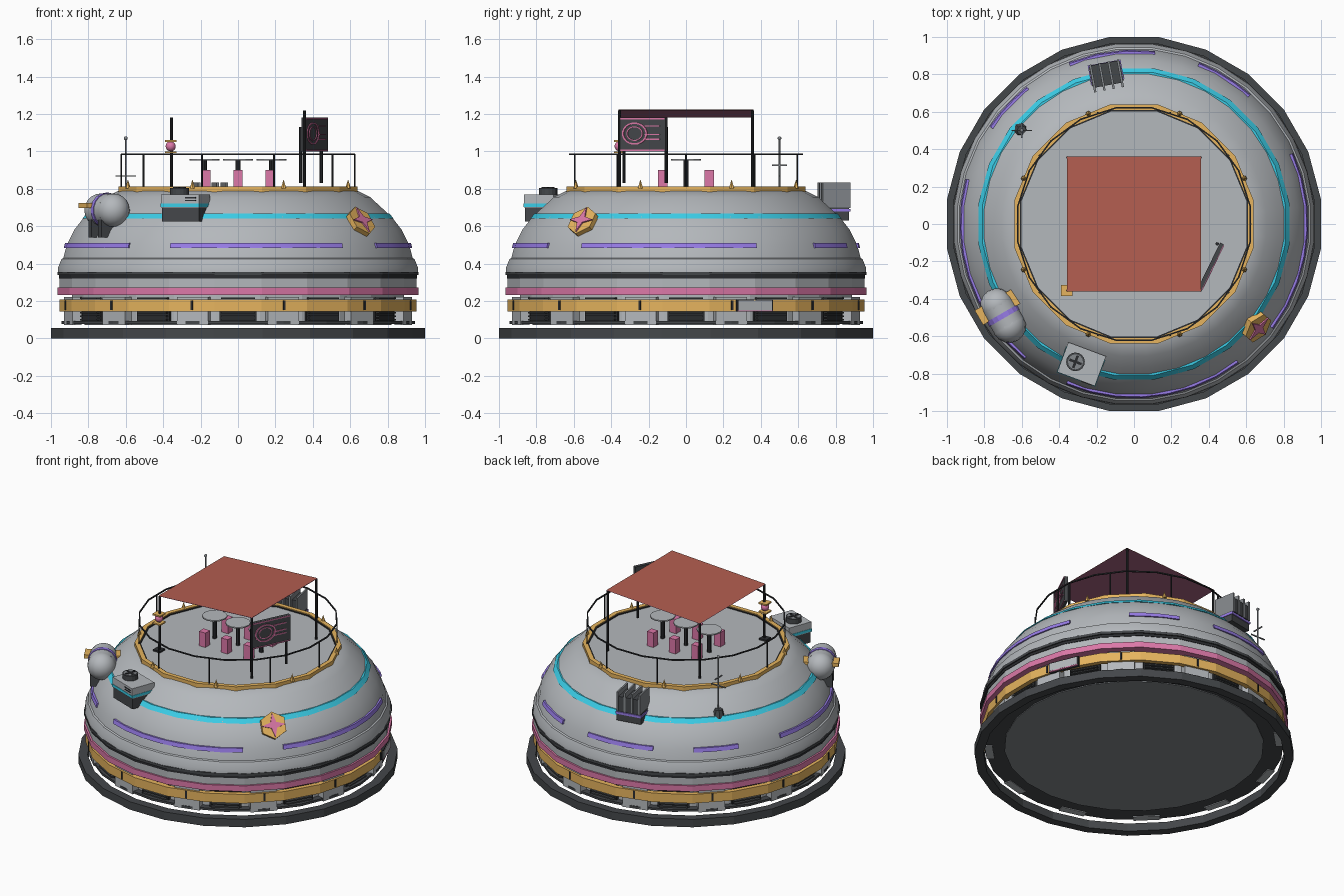
import bpy, bmesh
from math import radians, cos, sin, pi, atan2
from mathutils import Matrix

if "Cube" in bpy.data.objects:
    bpy.data.objects.remove(bpy.data.objects["Cube"])


def material(name, hexcode):
    def lin(c):
        return c / 12.92 if c <= 0.04045 else ((c + 0.055) / 1.055) ** 2.4
    col = [lin(int(hexcode[i:i + 2], 16) / 255) for i in (0, 2, 4)] + [1]
    m = bpy.data.materials.new(name)
    m.use_nodes = True
    m.diffuse_color = col
    m.node_tree.nodes["Principled BSDF"].inputs["Base Color"].default_value = col
    return m


GREY = material("light grey", "b4b8bc")
MID = material("mid grey", "84888c")
CHAR = material("charcoal", "44474a")
BLACK = material("black", "2a2c2f")
PINK = material("pink", "dc78a8")
GOLD = material("gold", "e6b45e")
CYAN = material("cyan", "3cd0ea")
VIOLET = material("violet", "9c80ee")
RUST = material("terracotta", "b45e50")
PLUM = material("plum", "a86482")


def finish(name, bm, mat, M=Matrix(), smooth=False):
    bmesh.ops.recalc_face_normals(bm, faces=bm.faces)
    me = bpy.data.meshes.new(name)
    bm.to_mesh(me)
    bm.free()
    me.materials.append(mat)
    if smooth:
        me.shade_smooth()
        me.set_sharp_from_angle(angle=radians(35))
    ob = bpy.data.objects.new(name, me)
    ob.matrix_world = M
    bpy.context.collection.objects.link(ob)


def at(x, y, z, az=0):
    return Matrix.Translation((x, y, z)) @ Matrix.Rotation(radians(az), 4, 'Z')


def around(az, r, z):
    """Frame on the building: local x points outward, y along the wall."""
    return Matrix.Rotation(radians(az), 4, 'Z') @ Matrix.Translation((r, 0, z))


def box(name, size, M, mat):
    bm = bmesh.new()
    bmesh.ops.create_cube(bm, size=1, matrix=Matrix.Diagonal((*size, 1)))
    finish(name, bm, mat, M)


def cyl(name, r, h, M, mat, seg=12, top=None, smooth=False):
    bm = bmesh.new()
    bmesh.ops.create_cone(bm, cap_ends=True, segments=seg, radius1=r,
                          radius2=r if top is None else top, depth=h)
    finish(name, bm, mat, M @ Matrix.Translation((0, 0, h / 2)), smooth)


def ring(name, profile, mat, seg=24, arc=None, smooth=False, M=Matrix()):
    """Closed profile of (radius, height) swept fully or along an arc in degrees."""
    bm = bmesh.new()
    if arc:
        angles = [radians(arc[0] + (arc[1] - arc[0]) * i / seg) for i in range(seg + 1)]
    else:
        angles = [2 * pi * (i + 0.5) / seg for i in range(seg)]
    loops = [[bm.verts.new((r * cos(a), r * sin(a), z)) for r, z in profile] for a in angles]
    n = len(profile)
    for i in range(seg):
        a, b = loops[i], loops[(i + 1) % len(loops)]
        for j in range(n):
            bm.faces.new((a[j], b[j], b[(j + 1) % n], a[(j + 1) % n]))
    if arc:
        bm.faces.new(loops[0])
        bm.faces.new(loops[-1])
    finish(name, bm, mat, M, smooth)


def band(name, r0, r1, z0, z1, mat, **kw):
    ring(name, [(r0, z0), (r1, z0), (r1, z1), (r0, z1)], mat, **kw)


def plate(name, radii, depth, M, mat):
    """Prism facing local x, its corners at the given radii."""
    bm = bmesh.new()
    n = len(radii)
    f = bm.faces.new([bm.verts.new((0, r * sin(2 * pi * i / n), r * cos(2 * pi * i / n)))
                      for i, r in enumerate(radii)])
    out = bmesh.ops.extrude_face_region(bm, geom=[f])["geom"]
    bmesh.ops.translate(bm, verts=[v for v in out if isinstance(v, bmesh.types.BMVert)],
                        vec=(depth, 0, 0))
    finish(name, bm, mat, M)


def ball(name, r, M, mat):
    bm = bmesh.new()
    bmesh.ops.create_uvsphere(bm, u_segments=16, v_segments=10, radius=r)
    finish(name, bm, mat, M, True)


# Floating base ring and floor
band("base_ring", 0.95, 1.0085, 0, 0.055, CHAR)
cyl("floor_underside", 0.945, 0.015, at(0, 0, 0.077), CHAR, 24)
cyl("floor_plate", 0.82, 0.02, at(0, 0, 0.072), MID, 24)

# Lower storey: core wall, pillars and louvred vents
band("core_wall", 0.84, 0.895, 0.085, 0.25, GREY)
for k in range(12):
    box("wall_pillar", (0.05, 0.17, 0.15), around(15 + 30 * k, 0.915, 0.147), GREY)
    box("band_clip", (0.02, 0.012, 0.05), around(15 + 30 * k, 0.95, 0.178), BLACK)
    box("vent_case", (0.03, 0.2, 0.115), around(30 * k, 0.89, 0.15), BLACK)
    for z in (0.1, 0.118, 0.136, 0.215):
        box("vent_slat", (0.03, 0.18, 0.008), around(30 * k, 0.91, z), CHAR)
band("gold_band", 0.93, 0.963, 0.145, 0.207, GOLD)
band("pink_band", 0.90, 0.974, 0.232, 0.272, PINK)
band("grey_band", 0.90, 0.962, 0.272, 0.32, GREY)
band("dark_band", 0.90, 0.966, 0.32, 0.338, BLACK)
band("dark_band_lip", 0.90, 0.974, 0.338, 0.356, CHAR)

# Dome with light strips that follow its slope
ring("dome", [(0.6, 0.33), (0.968, 0.356), (0.966, 0.38), (0.948, 0.425), (0.938, 0.43),
              (0.92, 0.5), (0.88, 0.58), (0.825, 0.65), (0.77, 0.70), (0.71, 0.755),
              (0.64, 0.79), (0.6, 0.79)], GREY, seg=32, smooth=True)
ring("cyan_strip", [(0.78, 0.641), (0.839, 0.641), (0.816, 0.668), (0.78, 0.668)],
     CYAN, smooth=True)
for a in ((-113, -53), (-37, 24), (48, 68), (83, 112), (128, 146), (165, 231)):
    ring("violet_strip", [(0.90, 0.484), (0.932, 0.484), (0.925, 0.511), (0.90, 0.511)],
         VIOLET, arc=a, seg=max(3, (a[1] - a[0]) // 8), smooth=True)

# Roof deck, rim and railing
cyl("roof_deck", 0.64, 0.035, Matrix.Rotation(pi / 16, 4, 'Z') @ at(0, 0, 0.765), GREY, 16)
band("roof_rim", 0.622, 0.652, 0.782, 0.812, GOLD, seg=16)
band("roof_rim_inner", 0.614, 0.623, 0.785, 0.806, BLACK, seg=16)
for k in range(8):
    cyl("rim_spike", 0.016, 0.05, around(22.5 + 45 * k, 0.637, 0.80), GOLD, 6, 0)
for k in range(10):
    cyl("rail_post", 0.005, 0.19, around(36 * k, 0.625, 0.795), BLACK, 6)
band("hand_rail", 0.624, 0.632, 0.981, 0.989, BLACK, seg=20)

# Canopy: two thin sheets on four poles
tilt = Matrix.Rotation(-atan2(0.04, 0.72), 4, 'Y')
for name, z, mat in (("canopy_top", 1.204, RUST), ("canopy_lining", 1.2, PLUM)):
    sheet = bmesh.new()
    bmesh.ops.create_grid(sheet, x_segments=1, y_segments=1, size=0.36)
    if mat is PLUM:
        bmesh.ops.transform(sheet, matrix=Matrix.Rotation(pi, 4, 'X'), verts=sheet.verts)
    finish(name, sheet, mat, at(0, 0, z) @ tilt)
for x in (-0.355, 0.355):
    for y in (-0.355, 0.355):
        cyl("canopy_pole", 0.008, 0.4 + x * 0.055, at(x, y, 0.8), BLACK, 8)

# Lantern on the front right pole
for z in (0.995, 1.055):
    box("lantern_cap", (0.06, 0.06, 0.01), at(-0.36, -0.355, z), GOLD)
ball("lantern_globe", 0.027, at(-0.36, -0.355, 1.027), PINK)
box("lantern_foot", (0.055, 0.055, 0.012), at(-0.36, -0.355, 0.805), BLACK)

# Tables and stools
for x in (-0.18, 0, 0.18):
    cyl("table_leg", 0.014, 0.15, at(x, 0, 0.8), BLACK, 8)
    cyl("table_top", 0.08, 0.008, at(x, 0, 0.95), GREY, 12)
    for y in (-0.125, 0.125):
        box("stool", (0.05, 0.05, 0.1), at(x * 0.95, y, 0.85), PINK)

# Sign board beside the front left pole
S = at(0.41, -0.228, 1.09, -26)
box("sign_board", (0.022, 0.275, 0.18), S, CHAR)
for z in (-0.085, 0.085):
    box("sign_edge", (0.006, 0.265, 0.007), S @ at(0.012, 0, z), PINK)
for y in (-0.125, 0.125):
    cyl("sign_post", 0.009, 0.3, S @ at(-0.022, y, -0.26), BLACK, 8)
face = S @ at(0.011, -0.045, 0.005) @ Matrix.Rotation(pi / 2, 4, 'Y')
for s in (1, 0.65):
    band("sign_oval", 0.052 * s, 0.06 * s, 0, 0.005, PINK, seg=20,
         M=face @ Matrix.Diagonal((1, 1.25, 1, 1)))
for z in (-0.025, 0.0, 0.045):
    box("sign_bar", (0.005, 0.09, 0.007), S @ at(0.013, 0.06, z), PINK)

# Hexagonal badge with a four-pointed star
B = around(-40, 0.84, 0.612) @ Matrix.Rotation(radians(-35), 4, 'Y')
plate("badge", [0.088] * 6, 0.035, B, GOLD)
plate("badge_star", [0.078, 0.026] * 4, 0.008, B @ at(0.035, 0, 0), PINK)

# Cooling unit on the front
C = around(-110.5, 0.80, 0)
box("cooler_base", (0.16, 0.21, 0.075), C @ at(0, 0, 0.662), CHAR)
box("cooler_body", (0.17, 0.215, 0.07), C @ at(0, 0, 0.734), GREY)
box("cooler_stripe", (0.175, 0.22, 0.018), C @ at(0, 0, 0.712), CYAN)
cyl("cooler_fan", 0.05, 0.035, C @ at(0, -0.035, 0.768), CHAR, 16)
cyl("fan_disc", 0.04, 0.003, C @ at(0, -0.035, 0.802), MID, 16)
for turn in (0, 90):
    box("fan_blade", (0.07, 0.014, 0.005), C @ at(0, -0.035, 0.806, turn), BLACK)
for z in (0.737, 0.752):
    box("cooler_slot", (0.005, 0.06, 0.006), C @ at(0.086, 0.06, z), BLACK)

# Storage tank lying along the wall
T = at(-0.70, -0.49, 0.685, -150)
lying = T @ Matrix.Rotation(pi / 2, 4, 'X')
cyl("tank_barrel", 0.09, 0.13, lying @ at(0, 0, -0.065), GREY, 18, smooth=True)
for y in (-0.065, 0.065):
    ball("tank_end", 0.09, T @ at(0, y, 0), GREY)
    box("tank_leg", (0.11, 0.035, 0.14), T @ at(0.02, y * 0.8, -0.075), CHAR)
band("tank_stripe", 0.085, 0.094, -0.014, 0.014, VIOLET, seg=18, M=lying)
box("tank_bracket", (0.235, 0.09, 0.025), T @ at(0, -0.055, 0.025), GOLD)

# Finned heat exchanger on the back
H = around(100.5, 0.805, 0)
box("exchanger_base", (0.13, 0.17, 0.07), H @ at(0, 0, 0.665), CHAR)
box("exchanger_stripe", (0.145, 0.178, 0.016), H @ at(0, 0, 0.685), VIOLET)
box("exchanger_core", (0.12, 0.16, 0.1), H @ at(0.01, 0, 0.75), CHAR)
for k in range(4):
    box("exchanger_fin", (0.15, 0.012, 0.135), H @ at(0, -0.075 + 0.05 * k, 0.765), MID)
box("exchanger_pipe", (0.012, 0.15, 0.012), H @ at(-0.085, 0, 0.73), GREY)

# Antenna mast
A = at(-0.60, 0.50, 0)
cyl("antenna_foot", 0.045, 0.05, A @ at(0, 0, 0.655), CHAR, 8, 0.025)
cyl("antenna_mast", 0.005, 0.39, A @ at(0, 0, 0.68), MID, 6)
box("antenna_arm_low", (0.11, 0.007, 0.007), A @ at(0, 0, 0.868), MID)
box("antenna_arm_high", (0.007, 0.08, 0.007), A @ at(0, 0, 0.925), MID)
ball("antenna_tip", 0.01, A @ at(0, 0, 1.07), MID)

# Wall display on the left side
D = around(22.5, 0.95, 0.176)
box("display_frame", (0.025, 0.21, 0.066), D, BLACK)
box("display_panel", (0.008, 0.195, 0.052), D @ at(0.012, 0, 0), GREY)
box("display_light", (0.008, 0.2, 0.007), D @ at(0.012, 0, -0.03), PINK)
